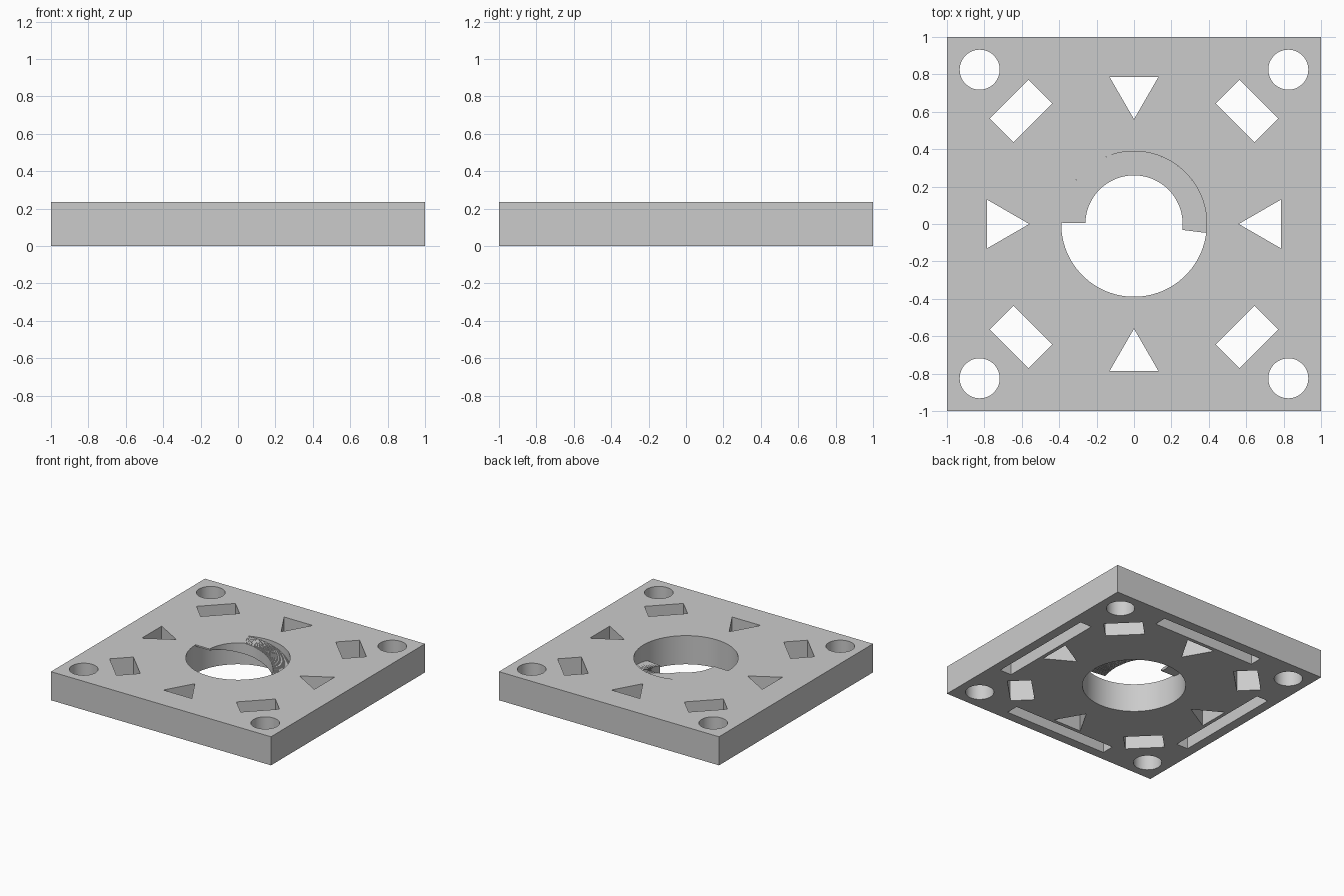
import bpy, bmesh
from math import cos, sin, pi, radians

if "Cube" in bpy.data.objects:
    bpy.data.objects.remove(bpy.data.objects["Cube"], do_unlink=True)

HEIGHT = 0.235
BORE = 0.389      # central hole radius
RAMP_IN = 0.26    # inner radius of the spiral ramp

grey = bpy.data.materials.new("plain grey")
grey.use_nodes = True
grey.diffuse_color = (0.6, 0.6, 0.6, 1)
grey.node_tree.nodes["Principled BSDF"].inputs["Base Color"].default_value = grey.diffuse_color


def prism(bm, outline, z0, z1):
    """Closed prism over a counter-clockwise outline."""
    low = [bm.verts.new((x, y, z0)) for x, y in outline]
    high = [bm.verts.new((x, y, z1)) for x, y in outline]
    bm.faces.new(low[::-1])
    bm.faces.new(high)
    n = len(outline)
    for i in range(n):
        j = (i + 1) % n
        bm.faces.new((low[i], low[j], high[j], high[i]))


def rect(x0, x1, y0, y1):
    return [(x0, y0), (x1, y0), (x1, y1), (x0, y1)]


def circle(cx, cy, r, n):
    return [(cx + r * cos(2 * pi * i / n), cy + r * sin(2 * pi * i / n)) for i in range(n)]


def turn(points, angle):
    c, s = cos(angle), sin(angle)
    return [(x * c - y * s, x * s + y * c) for x, y in points]


def make_object(name, bm):
    mesh = bpy.data.meshes.new(name)
    bm.to_mesh(mesh)
    bm.free()
    mesh.materials.append(grey)
    obj = bpy.data.objects.new(name, mesh)
    bpy.context.collection.objects.link(obj)
    return obj


# Square plate
bm = bmesh.new()
prism(bm, rect(-1, 1, -1, 1), 0, HEIGHT)
plate = make_object("plate", bm)

# Openings, repeated in four quarter turns
bm = bmesh.new()
through = (-0.1, HEIGHT + 0.1)
prism(bm, circle(0, 0, BORE, 96), *through)
for k in range(4):
    quarter = k * pi / 2
    prism(bm, turn(circle(0.825, 0.825, 0.107, 48), quarter), *through)
    prism(bm, turn([(0.56, 0), (0.785, -0.13), (0.785, 0.13)], quarter), *through)
    prism(bm, turn(rect(0.765, 0.945, -0.147, 0.147), quarter + pi / 4), *through)
    # blind slot in the underside
    prism(bm, turn(rect(0.815, 0.92, -0.47, 0.47), quarter), -0.1, 0.12)
cutter = make_object("opening_cutter", bm)
cutter.hide_render = True

cut = plate.modifiers.new("openings", "BOOLEAN")
cut.operation = "DIFFERENCE"
cut.solver = "EXACT"
cut.object = cutter
bpy.context.view_layer.objects.active = plate
plate.select_set(True)
bpy.ops.object.modifier_apply(modifier=cut.name)
bpy.data.objects.remove(cutter, do_unlink=True)
bpy.ops.object.shade_smooth_by_angle(angle=radians(30))

# Spiral ramp of thin steps around the back half of the bore
bm = bmesh.new()
STEPS, THICK = 94, 0.09
start, end = radians(-7), radians(179)
for i in range(STEPS):
    a = start + (end - start) * i / STEPS
    b = start + (end - start) * (i + 1) / STEPS
    bottom = (HEIGHT - 0.01) * i / STEPS
    top = min(bottom + THICK, HEIGHT)
    wedge = [(r * cos(t), r * sin(t))
             for r, t in ((RAMP_IN, a), (BORE, a), (BORE, b), (RAMP_IN, b))]
    prism(bm, wedge, bottom, top)
make_object("spiral_ramp", bm)
